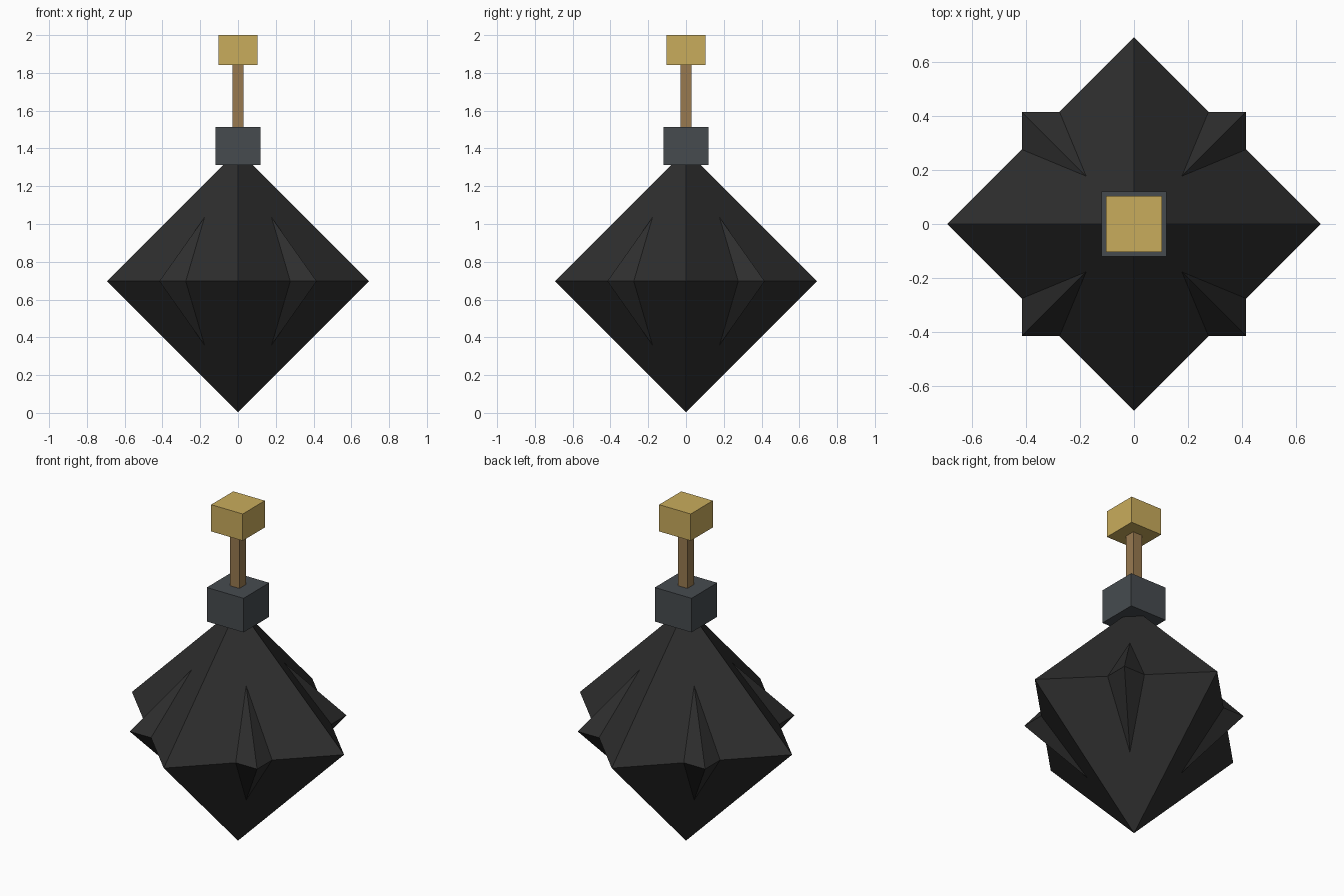
import bpy, bmesh, math

if "Cube" in bpy.data.objects:
    bpy.data.objects.remove(bpy.data.objects["Cube"])


def material(name, rgb):
    # 8-bit sRGB to linear
    lin = [(c / 255 / 12.92) if c / 255 <= 0.04045 else ((c / 255 + 0.055) / 1.055) ** 2.4 for c in rgb]
    m = bpy.data.materials.new(name)
    m.diffuse_color = (*lin, 1)
    m.use_nodes = True
    m.node_tree.nodes["Principled BSDF"].inputs["Base Color"].default_value = m.diffuse_color
    return m


CHARCOAL = material("charcoal", (46, 46, 46))
SLATE = material("slate_grey", (70, 75, 79))
BROWN = material("cord_brown", (153, 122, 80))
GOLD = material("gold", (201, 172, 92))


def add_object(name, bm, mat):
    bmesh.ops.recalc_face_normals(bm, faces=bm.faces[:])
    me = bpy.data.meshes.new(name)
    bm.to_mesh(me)
    bm.free()
    me.materials.append(mat)
    ob = bpy.data.objects.new(name, me)
    bpy.context.collection.objects.link(ob)
    return ob


def octahedron(name, radius, z, turn, mat):
    bm = bmesh.new()
    ring = [bm.verts.new((radius * math.cos(turn + i * math.pi / 2),
                          radius * math.sin(turn + i * math.pi / 2), z)) for i in range(4)]
    for tip_z in (z + radius, z - radius):
        tip = bm.verts.new((0, 0, tip_z))
        for i in range(4):
            bm.faces.new((ring[i], ring[(i + 1) % 4], tip))
    return add_object(name, bm, mat)


def block(name, half, z0, z1, mat):
    bm = bmesh.new()
    bmesh.ops.create_cube(bm, size=1)
    for v in bm.verts:
        v.co = (v.co.x * 2 * half, v.co.y * 2 * half, z1 if v.co.z > 0 else z0)
    return add_object(name, bm, mat)


# Faceted body, with a smaller one turned 45 degrees poking out as spikes
octahedron("body", 0.693, 0.697, 0, CHARCOAL)
octahedron("body_spikes", 0.589, 0.697, math.pi / 4, CHARCOAL)

# Neck collar, fuse and fuse tip
block("collar", 0.12, 1.312, 1.513, SLATE)
block("fuse", 0.03, 1.513, 1.842, BROWN)
block("fuse_tip", 0.103, 1.842, 2.0, GOLD)
